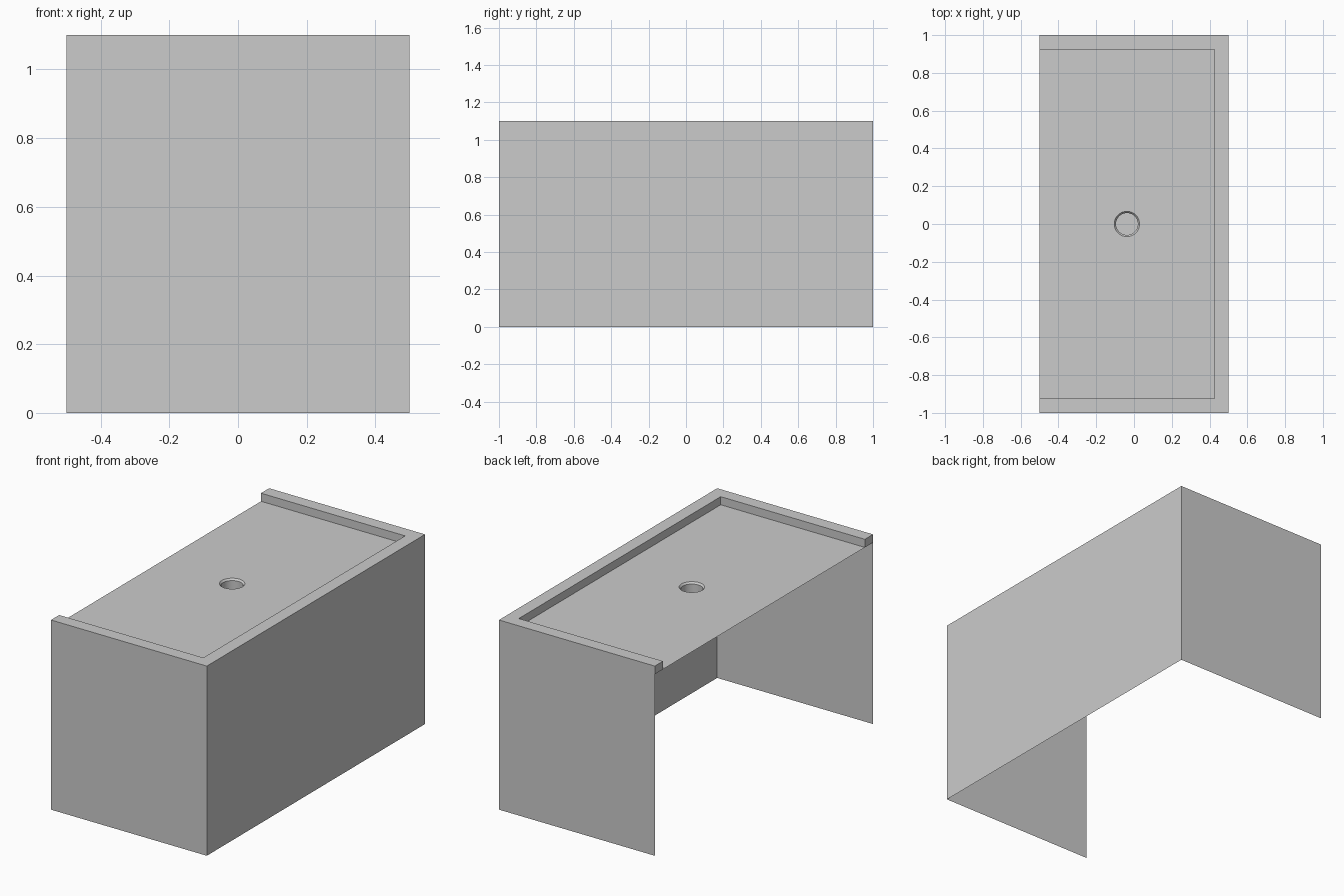
import bpy
import bmesh
from math import cos, sin, tau

if "Cube" in bpy.data.objects:
    bpy.data.objects.remove(bpy.data.objects["Cube"], do_unlink=True)

HALF_X, HALF_Y, TOP = 0.5, 1.0, 1.1
RIM, DEPTH = 0.075, 0.047
FLOOR = TOP - DEPTH
DRAIN_X = -RIM / 2
SEGMENTS = 48

grey = bpy.data.materials.new("plain grey")
grey.use_nodes = True
colour = (0.6, 0.6, 0.6, 1)
grey.diffuse_color = colour
grey.node_tree.nodes["Principled BSDF"].inputs["Base Color"].default_value = colour


def finish(bm, name):
    mesh = bpy.data.meshes.new(name)
    bm.to_mesh(mesh)
    bm.free()
    mesh.materials.append(grey)
    obj = bpy.data.objects.new(name, mesh)
    bpy.context.collection.objects.link(obj)
    return obj


def u_path(inset, z):
    # Three-sided path, open towards -x
    x, y = HALF_X - inset, HALF_Y - inset
    return [(-HALF_X, -y, z), (x, -y, z), (x, y, z), (-HALF_X, y, z)]


def circle(bm, radius, z):
    return [bm.verts.new((DRAIN_X + radius * cos(tau * i / SEGMENTS),
                          radius * sin(tau * i / SEGMENTS), z))
            for i in range(SEGMENTS)]


def loop_edges(bm, verts):
    return [bm.edges.new((v, verts[(i + 1) % len(verts)])) for i, v in enumerate(verts)]


# Thin walls with a raised rim folded inwards, closed at both rim ends
bm = bmesh.new()
profile = [(0, 0), (0, FLOOR), (0, TOP), (RIM, TOP), (RIM, FLOOR)]
rows = [[bm.verts.new(p) for p in u_path(*point)] for point in profile]
for low, high in zip(rows, rows[1:]):
    for i in range(3):
        bm.faces.new((low[i], low[i + 1], high[i + 1], high[i]))
bm.faces.new([row[0] for row in rows[1:]])
bm.faces.new([row[-1] for row in reversed(rows[1:])])
finish(bm, "walls_and_rim")

# Flat recessed floor with a round opening
bm = bmesh.new()
corners = [bm.verts.new(p) for p in u_path(RIM, FLOOR)]
edges = loop_edges(bm, corners) + loop_edges(bm, circle(bm, 0.067, FLOOR))
bmesh.ops.triangle_fill(bm, edges=edges, use_beauty=True, normal=(0, 0, 1))
for face in bm.faces:
    face.normal_update()
    if face.normal.z < 0:
        face.normal_flip()
finish(bm, "tray_floor")

# Drain: bevelled lip, straight bore and closed bottom
bm = bmesh.new()
rings = [circle(bm, r, FLOOR - d) for r, d in ((0.067, 0), (0.058, 0.01), (0.058, 0.09))]
for upper, lower in zip(rings, rings[1:]):
    for i in range(SEGMENTS):
        j = (i + 1) % SEGMENTS
        bm.faces.new((upper[i], upper[j], lower[j], lower[i]))
bm.faces.new(rings[-1])
for face in bm.faces:
    face.normal_update()
    if len(face.verts) == 4:
        centre = face.calc_center_median()
        if face.normal.x * (centre.x - DRAIN_X) + face.normal.y * centre.y > 0:
            face.normal_flip()
drain = finish(bm, "drain")
bpy.ops.object.select_all(action="DESELECT")
drain.select_set(True)
bpy.context.view_layer.objects.active = drain
bpy.ops.object.shade_smooth_by_angle(angle=0.5)
